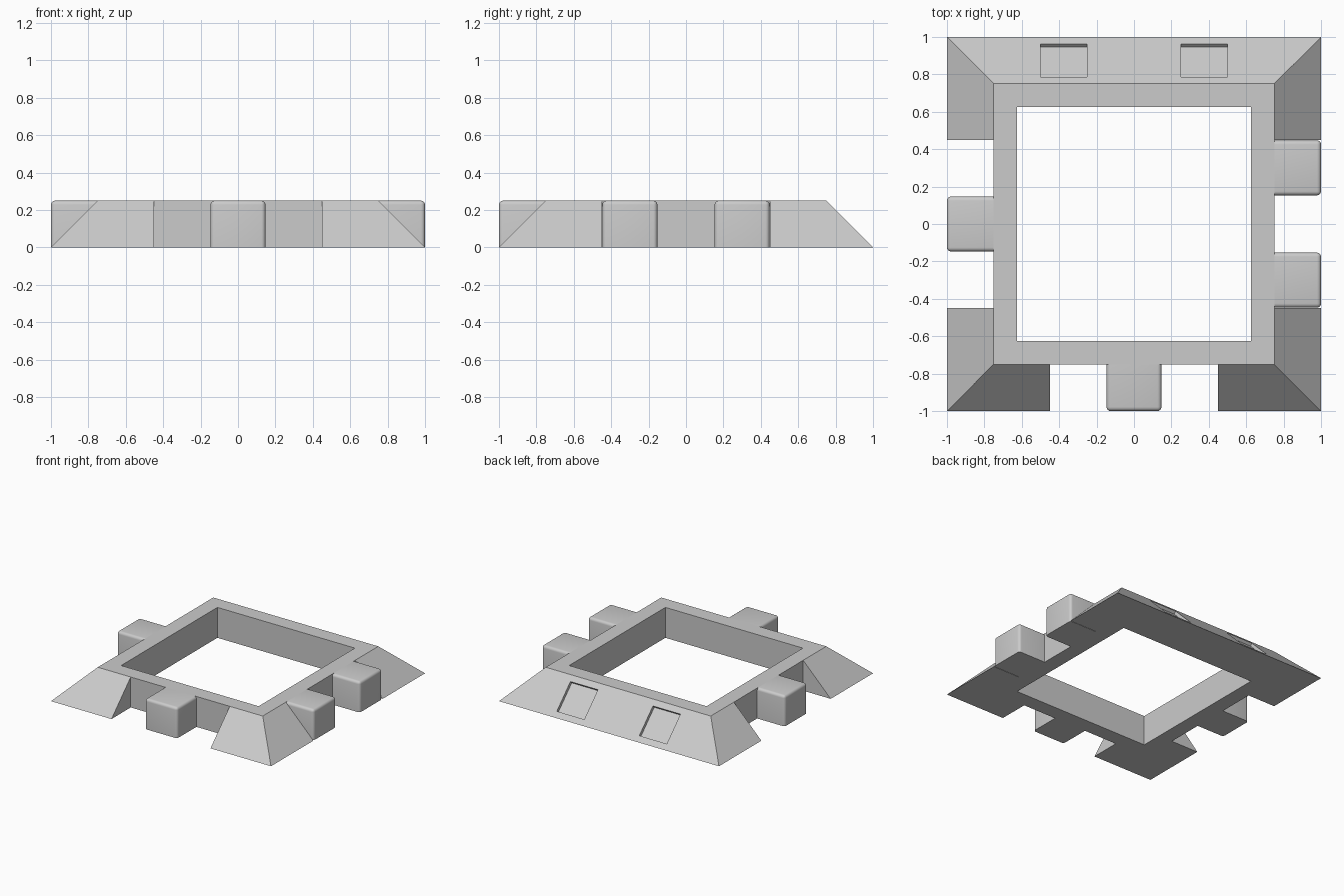
import bpy, bmesh, math
from mathutils import Matrix, Vector

cube = bpy.data.objects.get("Cube")
if cube:
    bpy.data.objects.remove(cube, do_unlink=True)

HEIGHT, SLOPE_TOP, OPENING, NOTCH = 0.25, 0.75, 0.625, 0.45

stone = bpy.data.materials.new("plain grey")
stone.use_nodes = True
GREY = (0.6, 0.6, 0.6, 1)
stone.diffuse_color = GREY
stone.node_tree.nodes["Principled BSDF"].inputs["Base Color"].default_value = GREY


def make_object(name, bm):
    bmesh.ops.recalc_face_normals(bm, faces=bm.faces)
    mesh = bpy.data.meshes.new(name)
    bm.to_mesh(mesh)
    bm.free()
    mesh.materials.append(stone)
    obj = bpy.data.objects.new(name, mesh)
    bpy.context.collection.objects.link(obj)
    return obj


def box(size, centre, rotation=Matrix.Identity(4)):
    bm = bmesh.new()
    matrix = Matrix.Translation(centre) @ rotation @ Matrix.Diagonal(Vector((*size, 1)))
    bmesh.ops.create_cube(bm, size=1, matrix=matrix)
    return bm


def activate(obj):
    bpy.ops.object.select_all(action="DESELECT")
    obj.select_set(True)
    bpy.context.view_layer.objects.active = obj


# Sloped square block that becomes the frame
bm = box((2, 2, HEIGHT), (0, 0, HEIGHT / 2))
for v in bm.verts:
    if v.co.z > 0.1:
        v.co.x *= SLOPE_TOP
        v.co.y *= SLOPE_TOP
frame = make_object("sloped_frame", bm)

# Central opening and the notches at the front and both sides
depth = 0.5
offset = SLOPE_TOP + depth / 2
cutters = [
    box((2 * OPENING, 2 * OPENING, 1), (0, 0, 0)),
    box((2 * NOTCH, depth, 1), (0, -offset, 0)),
    box((depth, 2 * NOTCH, 1), (offset, 0, 0)),
    box((depth, 2 * NOTCH, 1), (-offset, 0, 0)),
]
# Shallow square recesses on the back slope
tilt = Matrix.Rotation(math.radians(-45), 4, "X")
for x in (-0.375, 0.375):
    cutters.append(box((0.25, 0.25, 0.05), (x, 0.875, HEIGHT / 2), tilt))

for cutter_mesh in cutters:
    cutter = make_object("cutter", cutter_mesh)
    cutter.hide_render = True
    mod = frame.modifiers.new("cut", "BOOLEAN")
    mod.operation = "DIFFERENCE"
    mod.solver = "EXACT"
    mod.object = cutter
    activate(frame)
    bpy.ops.object.modifier_apply(modifier=mod.name)
    bpy.data.objects.remove(cutter, do_unlink=True)


# Connector blocks with rounded outer edges, open where they meet the frame
def connector(name, sideways, angle):
    bm = box((0.294, 0.25, HEIGHT), (sideways, -0.875, HEIGHT / 2))
    inner = [f for f in bm.faces if f.calc_center_median().y > -0.76]
    bmesh.ops.delete(bm, geom=inner, context="FACES_ONLY")
    rounded = [e for e in bm.edges
               if min(v.co.y for v in e.verts) < -0.76
               and max(v.co.z for v in e.verts) > 0.01]
    bmesh.ops.bevel(bm, geom=rounded, offset=0.022, segments=4, profile=0.5,
                    affect="EDGES")
    bmesh.ops.rotate(bm, verts=bm.verts, cent=(0, 0, 0),
                     matrix=Matrix.Rotation(math.radians(angle), 3, "Z"))
    block = make_object(name, bm)
    activate(block)
    bpy.ops.object.shade_smooth_by_angle(angle=math.radians(40))


connector("front_connector", 0, 0)
connector("right_connector", 0, -90)
connector("left_front_connector", -0.3, 90)
connector("left_back_connector", 0.3, 90)
